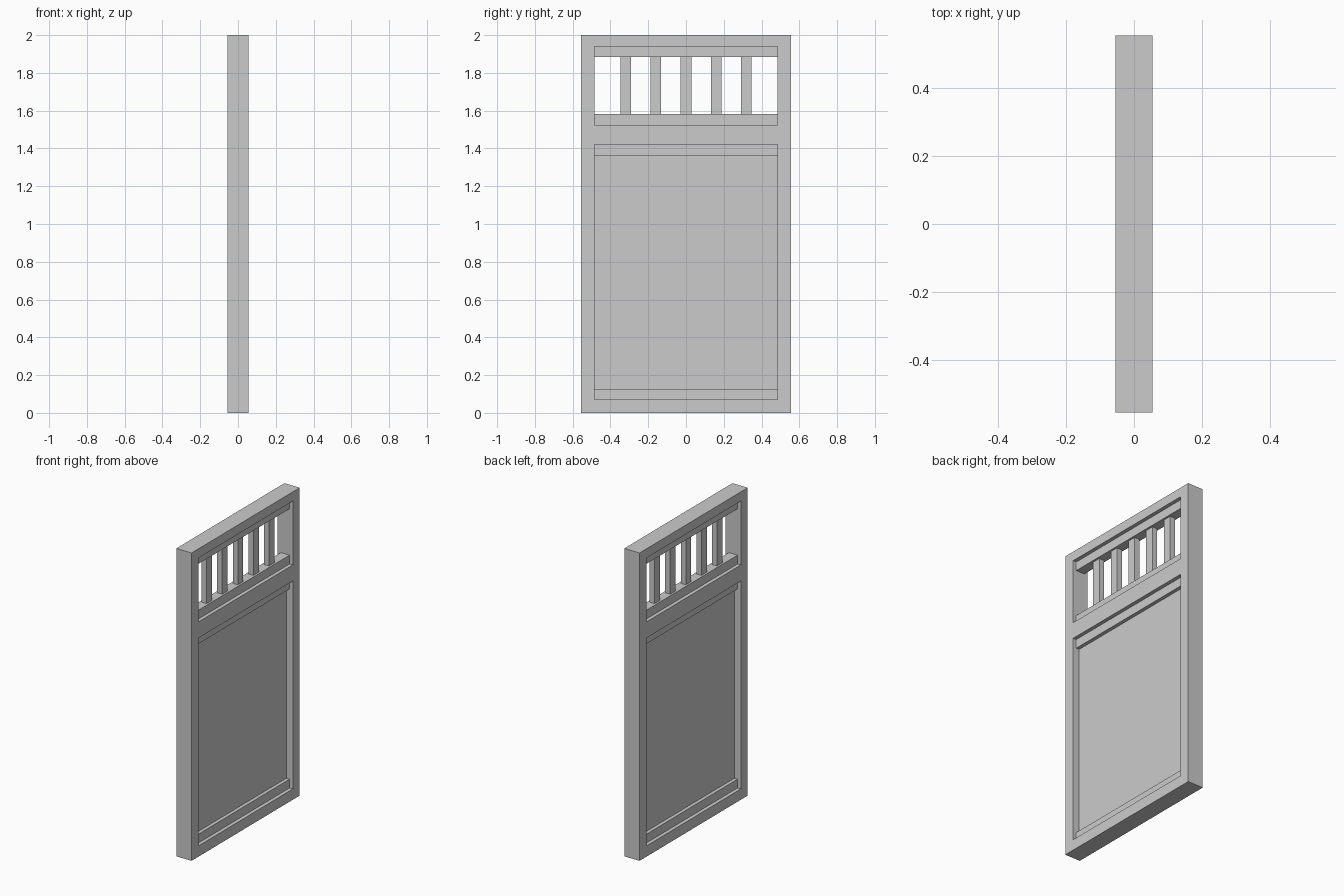
import bpy
import bmesh
from mathutils import Vector

cube = bpy.data.objects.get("Cube")
if cube:
    bpy.data.objects.remove(cube, do_unlink=True)

# Single grey finish
grey = bpy.data.materials.new("matte_grey")
grey.use_nodes = True
colour = (0.6, 0.6, 0.6, 1)
grey.diffuse_color = colour
grey.node_tree.nodes["Principled BSDF"].inputs["Base Color"].default_value = colour

HALF_DEPTH = 0.055
HALF_WIDTH = 0.555
OPENING = 0.485          # half width of both openings
PANEL_Z = (0.07, 1.42)   # lower opening
GRILLE_Z = (1.525, 1.94)  # upper opening
STRIP = 0.057            # height of the trim strips


def finish(name, bm):
    bmesh.ops.recalc_face_normals(bm, faces=bm.faces)
    mesh = bpy.data.meshes.new(name)
    bm.to_mesh(mesh)
    bm.free()
    mesh.materials.append(grey)
    obj = bpy.data.objects.new(name, mesh)
    bpy.context.collection.objects.link(obj)
    return obj


def box(name, depth, y0, y1, z0, z1):
    bm = bmesh.new()
    bmesh.ops.create_cube(bm, size=1)
    bmesh.ops.scale(bm, vec=(depth, y1 - y0, z1 - z0), verts=bm.verts)
    bmesh.ops.translate(bm, vec=(0, (y0 + y1) / 2, (z0 + z1) / 2), verts=bm.verts)
    return finish(name, bm)


# Outer frame: grid of cells with two openings, extruded to full depth
ys = (-HALF_WIDTH, -OPENING, OPENING, HALF_WIDTH)
zs = (0, *PANEL_Z, *GRILLE_Z, 2)
bm = bmesh.new()
grid = [[bm.verts.new((-HALF_DEPTH, y, z)) for z in zs] for y in ys]
for i in range(len(ys) - 1):
    for j in range(len(zs) - 1):
        if i == 1 and j % 2 == 1:
            continue
        bm.faces.new((grid[i][j], grid[i + 1][j], grid[i + 1][j + 1], grid[i][j + 1]))
result = bmesh.ops.extrude_face_region(bm, geom=bm.faces[:], use_keep_orig=True)
moved = [v for v in result["geom"] if isinstance(v, bmesh.types.BMVert)]
bmesh.ops.translate(bm, vec=Vector((2 * HALF_DEPTH, 0, 0)), verts=moved)
finish("frame", bm)

# Thin lower panel
box("lower_panel", 0.016, -OPENING, OPENING, *PANEL_Z)

# Trim strips along the top and bottom of each opening
for label, (low, high) in (("panel", PANEL_Z), ("grille", GRILLE_Z)):
    box(label + "_bottom_strip", 0.062, -OPENING, OPENING, low, low + STRIP)
    box(label + "_top_strip", 0.062, -OPENING, OPENING, high - STRIP, high)

# Upright bars of the grille
for i in range(-2, 3):
    y = i * 0.16
    box(f"grille_bar_{i + 3}", 0.036, y - 0.028, y + 0.028,
        GRILLE_Z[0] + STRIP, GRILLE_Z[1] - STRIP)
